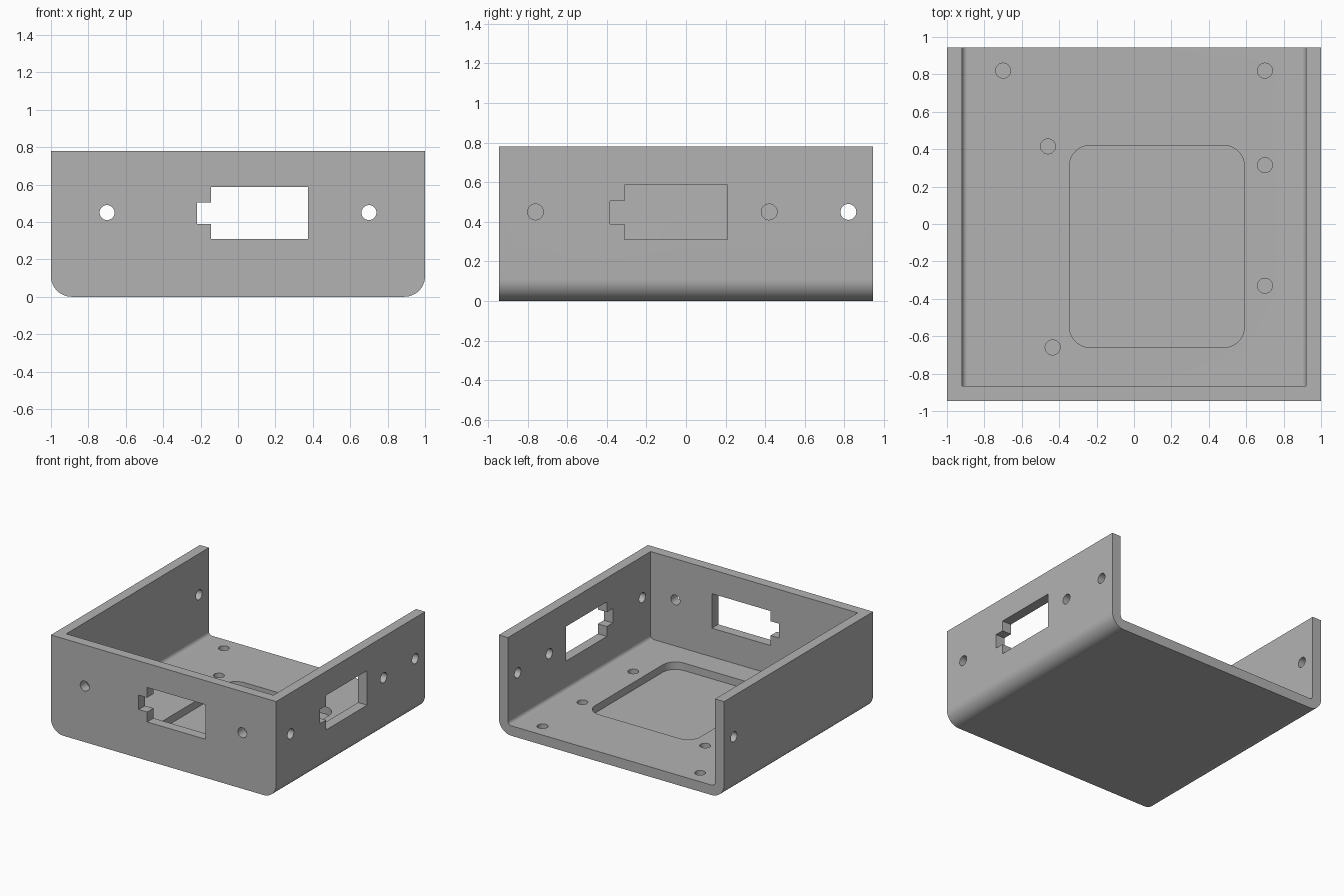
import bpy
import math
from mathutils import Matrix, Vector

cube = bpy.data.objects.get("Cube")
if cube:
    bpy.data.objects.remove(cube, do_unlink=True)

HALF_W, HALF_D, HEIGHT = 1.0, 0.945, 0.78
WALL, RADIUS = 0.08, 0.11
POCKET_Z = 0.02          # level of the blind recesses in the floor
HOLE_R = 0.04

grey = bpy.data.materials.new("plain grey")
grey.use_nodes = True
colour = (0.45, 0.45, 0.45, 1)
grey.diffuse_color = colour
grey.node_tree.nodes["Principled BSDF"].inputs["Base Color"].default_value = colour

# Axes of each sketch plane: u, v, extrusion direction
FRONT = (Vector((1, 0, 0)), Vector((0, 0, 1)), Vector((0, 1, 0)))
SIDE = (Vector((0, 1, 0)), Vector((0, 0, 1)), Vector((1, 0, 0)))
FLOOR = (Vector((1, 0, 0)), Vector((0, 1, 0)), Vector((0, 0, 1)))


def prism(name, outline, plane, start, end):
    """Extrude a closed 2D outline between two levels of a sketch plane."""
    u, v, w = plane
    n = len(outline)
    verts = [u * a + v * b + w * t for t in (start, end) for a, b in outline]
    faces = [tuple(reversed(range(n))), tuple(range(n, 2 * n))]
    faces += [(i, (i + 1) % n, n + (i + 1) % n, n + i) for i in range(n)]
    if u.cross(v).dot(w) < 0:
        faces = [tuple(reversed(f)) for f in faces]
    mesh = bpy.data.meshes.new(name)
    mesh.from_pydata(verts, [], faces)
    mesh.materials.append(grey)
    obj = bpy.data.objects.new(name, mesh)
    bpy.context.collection.objects.link(obj)
    return obj


def arc(cx, cy, r, a0, a1, steps=12):
    angles = [math.radians(a0 + (a1 - a0) * i / steps) for i in range(steps + 1)]
    return [(cx + r * math.cos(a), cy + r * math.sin(a)) for a in angles]


def circle(cx, cy):
    return arc(cx, cy, HOLE_R, 0, 360, 32)[:-1]


def trough(half, bottom, top, r):
    """Section with rounded lower corners."""
    return (arc(-half + r, bottom + r, r, 180, 270)
            + arc(half - r, bottom + r, r, 270, 360)
            + [(half, top), (-half, top)])


def rounded_rect(x0, x1, y0, y1, r):
    return (arc(x0 + r, y0 + r, r, 180, 270) + arc(x1 - r, y0 + r, r, 270, 360)
            + arc(x1 - r, y1 - r, r, 0, 90) + arc(x0 + r, y1 - r, r, 90, 180))


def socket(left):
    """Rectangular port opening with a latch notch on one side."""
    a, b, c = left, left + 0.075, left + 0.595
    return [(a, 0.39), (b, 0.39), (b, 0.31), (c, 0.31),
            (c, 0.587), (b, 0.587), (b, 0.505), (a, 0.505)]


# Tray body, open at the top and the back
tray = prism("tray", trough(HALF_W, 0, HEIGHT, RADIUS), FRONT, -HALF_D, HALF_D)
cutters = [prism("cavity_cutter", trough(HALF_W - WALL, WALL, HEIGHT + 0.2, RADIUS - WALL),
                 FRONT, -HALF_D + WALL, HALF_D + 0.2)]

# Front wall: port and two screw holes
front_cuts = [socket(-0.22), circle(-0.7, 0.45), circle(0.7, 0.45)]
cutters += [prism("front_cutter", o, FRONT, -HALF_D - 0.1, -HALF_D + WALL + 0.1)
            for o in front_cuts]

# Side walls: port and screw holes on one side, the rear hole on both
side_cuts = [socket(-0.385), circle(-0.76, 0.45), circle(0.42, 0.45), circle(0.82, 0.45)]
cutters += [prism("side_cutter", o, SIDE, HALF_W - WALL - 0.1, HALF_W + 0.1)
            for o in side_cuts]
cutters.append(prism("side_cutter", circle(0.82, 0.45), SIDE,
                     -HALF_W - 0.1, -HALF_W + WALL + 0.1))

# Floor: blind pocket and blind screw holes
floor_cuts = [rounded_rect(-0.345, 0.59, -0.66, 0.42, RADIUS)]
floor_cuts += [circle(x, y) for x, y in ((-0.7, 0.82), (0.7, 0.82), (-0.46, 0.415),
                                         (0.7, 0.315), (0.7, -0.33), (-0.435, -0.66))]
cutters += [prism("floor_cutter", o, FLOOR, POCKET_Z, WALL + 0.1) for o in floor_cuts]

# Apply the cuts, then remove the helpers
bpy.context.view_layer.objects.active = tray
tray.select_set(True)
for cutter in cutters:
    cutter.hide_render = True
    mod = tray.modifiers.new("cut", 'BOOLEAN')
    mod.operation = 'DIFFERENCE'
    mod.solver = 'EXACT'
    mod.object = cutter
    bpy.ops.object.modifier_apply(modifier=mod.name)
    bpy.data.objects.remove(cutter, do_unlink=True)

bpy.ops.object.shade_smooth_by_angle(angle=math.radians(30))
